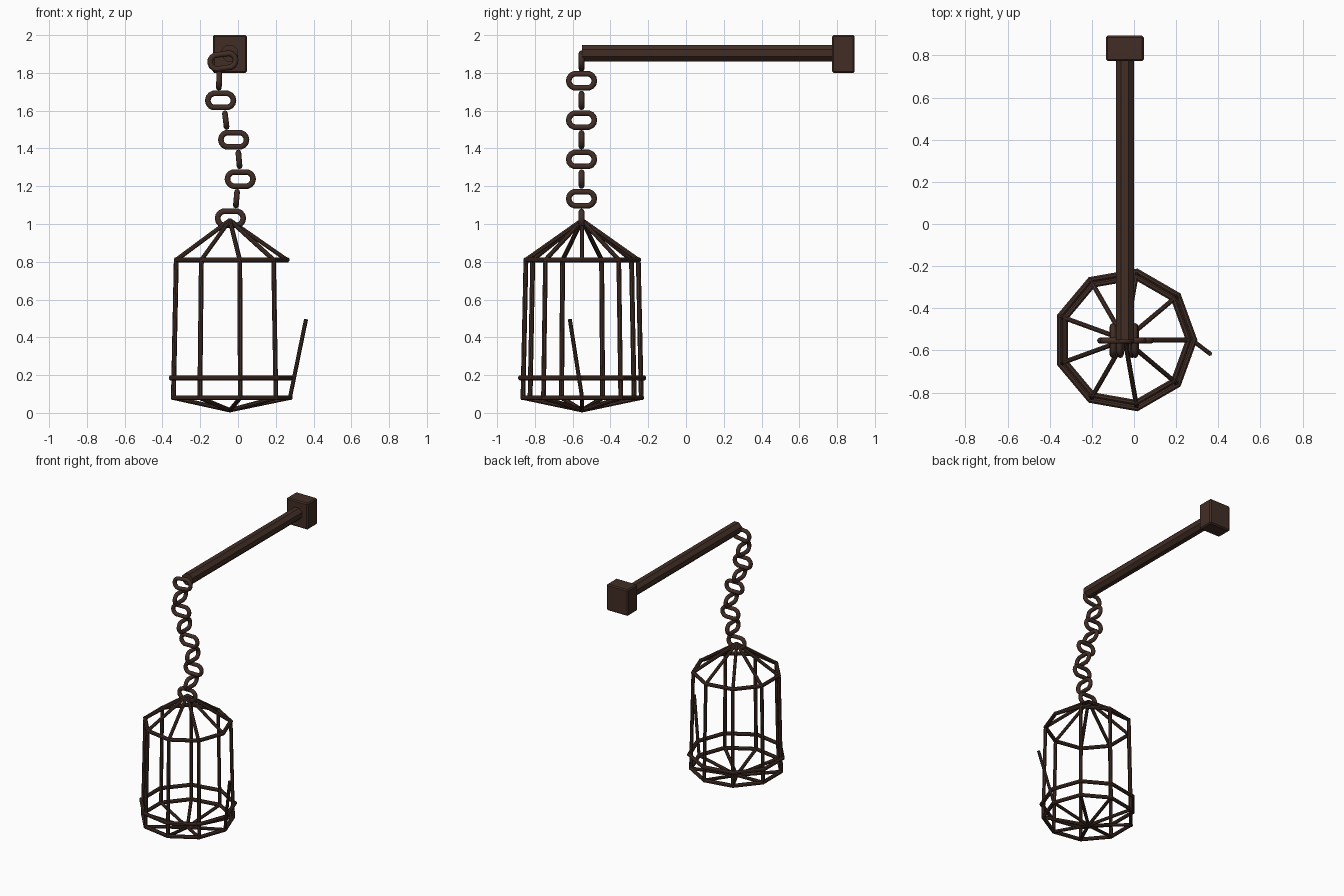
import bpy, bmesh
from math import cos, sin, pi, radians
from mathutils import Vector, Matrix

cube = bpy.data.objects.get("Cube")
if cube:
    bpy.data.objects.remove(cube, do_unlink=True)

# Single dark rusty iron colour
iron = bpy.data.materials.new("dark_brown_iron")
iron.use_nodes = True
iron.diffuse_color = (0.054, 0.027, 0.019, 1)
bsdf = next(n for n in iron.node_tree.nodes if n.type == "BSDF_PRINCIPLED")
bsdf.inputs["Base Color"].default_value = iron.diffuse_color
bsdf.inputs["Roughness"].default_value = 0.8

CX, CY = -0.043, -0.55     # axis of the hanging cage
SIDES = 9


def bars_object(name, bars, radius, sides=8, extend=0.0):
    """One mesh made of straight rods, each given by its two ends."""
    bm = bmesh.new()
    for a, b in bars:
        a, b = Vector(a), Vector(b)
        d = b - a
        turn = d.to_track_quat("Z", "Y").to_matrix().to_4x4()
        matrix = Matrix.Translation((a + b) / 2) @ turn @ Matrix.Rotation(pi / sides, 4, "Z")
        bmesh.ops.create_cone(bm, cap_ends=True, segments=sides, radius1=radius,
                              radius2=radius, depth=d.length + 2 * extend, matrix=matrix)
    mesh = bpy.data.meshes.new(name)
    bm.to_mesh(mesh)
    bm.free()
    mesh.materials.append(iron)
    obj = bpy.data.objects.new(name, mesh)
    bpy.context.collection.objects.link(obj)
    return obj


def corners(radius, z):
    return [(CX + radius * cos(2 * pi * i / SIDES), CY + radius * sin(2 * pi * i / SIDES), z)
            for i in range(SIDES)]


def ring(name, points):
    bars_object(name, list(zip(points, points[1:] + points[:1])), 0.014, extend=0.005)


# Wall block with softened edges
bpy.ops.mesh.primitive_cube_add(size=1, location=(CX, 0.833, 1.9))
block = bpy.context.object
block.name = "wall_block"
block.scale = (0.18, 0.12, 0.2)
bpy.ops.object.transform_apply(location=False, rotation=False, scale=True)
block.data.materials.append(iron)
bevel = block.modifiers.new("soft_edges", "BEVEL")
bevel.width = 0.008
bevel.segments = 1

# Octagonal pole
bars_object("pole", [((CX, CY, 1.905), (CX, 0.8, 1.905))], 0.047)

# Cage frame
top, middle, bottom = corners(0.302, 0.81), corners(0.33, 0.185), corners(0.318, 0.08)
ring("top_ring", top)
ring("middle_ring", middle)
ring("bottom_ring", bottom)
bars_object("upright_bars", list(zip(bottom, top))[1:], 0.013)
bars_object("roof_bars", [(p, (CX, CY, 1.02)) for p in top], 0.012)
bars_object("floor_bars", [(p, (CX, CY, 0.014)) for p in bottom], 0.012)
bars_object("bent_broken_bar", [(bottom[0], (0.36, -0.615, 0.495))], 0.011)

# Chain: wide links, every second one turned a quarter
link_x = [-0.08, -0.1, -0.092, -0.065, -0.023, 0.005, 0.012, -0.008, -0.04]
link_tilt = [-8, 2, 0, -7, 0, -5, 0, 5, 0]
for i, (x, tilt) in enumerate(zip(link_x, link_tilt)):
    bpy.ops.mesh.primitive_torus_add(major_segments=14, minor_segments=8,
                                     major_radius=0.038, minor_radius=0.015)
    link = bpy.context.object
    link.name = f"chain_link_{i + 1}"
    for v in link.data.vertices:
        v.co.x += 0.03 if v.co.x > 0 else -0.03
    quarter = Matrix.Rotation(pi / 2 * (i % 2), 4, "Z")
    link.matrix_world = (Matrix.Translation((x, CY - 0.003, 1.862 - 0.104 * i))
                         @ Matrix.Rotation(radians(tilt), 4, "Y")
                         @ quarter @ Matrix.Rotation(pi / 2, 4, "X"))
    link.data.materials.append(iron)
    bpy.ops.object.shade_smooth_by_angle(angle=radians(50))
